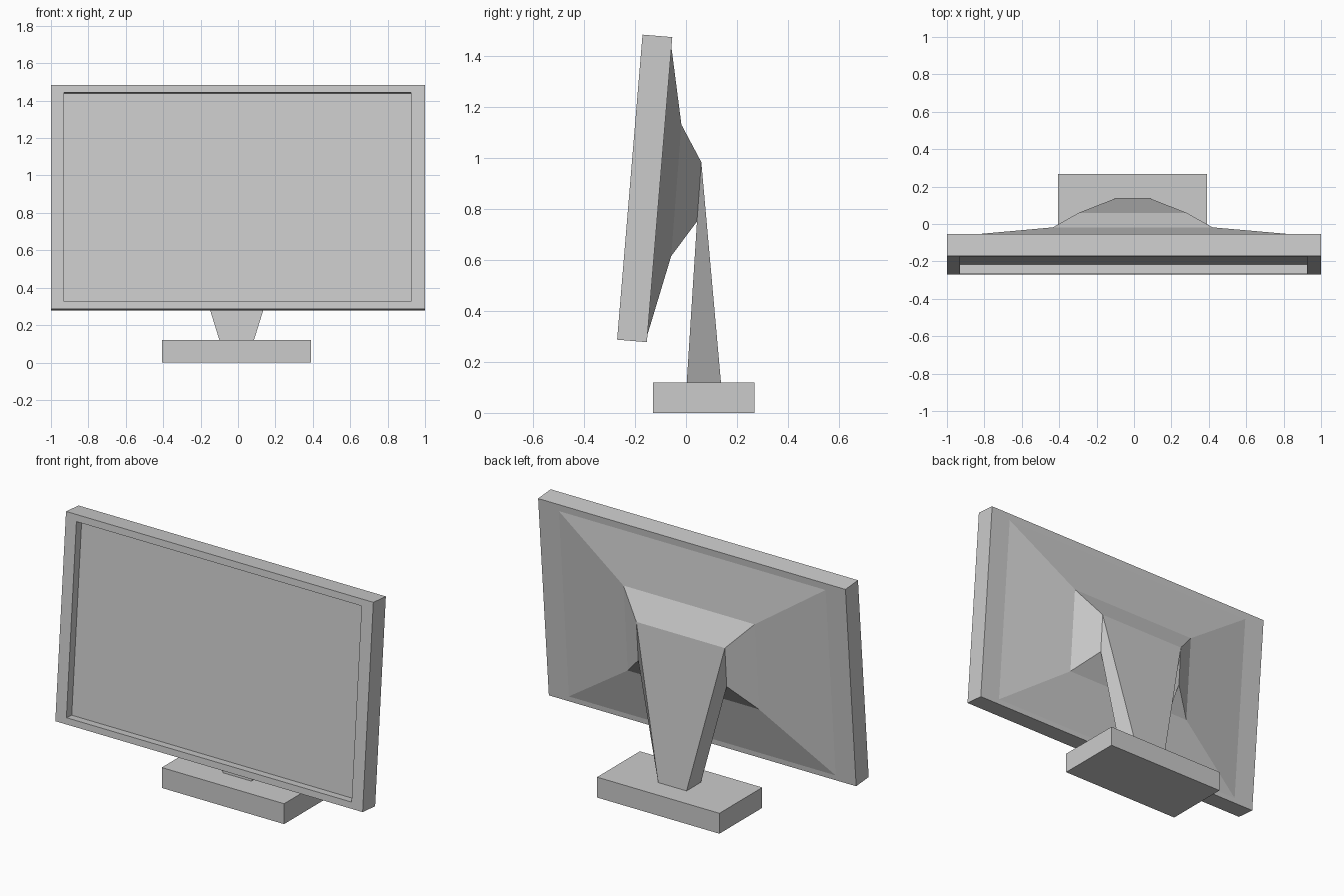
import bpy, bmesh

if "Cube" in bpy.data.objects:
    bpy.data.objects.remove(bpy.data.objects["Cube"])

# Tilted panel frame: depth d goes backwards, height h goes up the screen
BOTTOM_FRONT = (-0.27, 0.287)
UP = (0.083, 0.9965)


def tilt(d, h):
    return (BOTTOM_FRONT[0] + d * UP[1] + h * UP[0],
            BOTTOM_FRONT[1] - d * UP[0] + h * UP[1])


def loft(name, rings, cap_start=False, cap_end=False):
    """Skin rectangles given as (centre x, half width, (y, z) low, (y, z) high)."""
    bm = bmesh.new()
    loops = []
    for cx, w, lo, hi in rings:
        loops.append([bm.verts.new((cx + s * w, *p))
                      for s, p in ((-1, lo), (1, lo), (1, hi), (-1, hi))])
    for a, b in zip(loops, loops[1:]):
        for i in range(4):
            j = (i + 1) % 4
            bm.faces.new((a[i], a[j], b[j], b[i]))
    if cap_start:
        bm.faces.new(loops[0][::-1])
    if cap_end:
        bm.faces.new(loops[-1])
    bmesh.ops.recalc_face_normals(bm, faces=bm.faces)
    mesh = bpy.data.meshes.new(name)
    bm.to_mesh(mesh)
    bm.free()
    obj = bpy.data.objects.new(name, mesh)
    bpy.context.collection.objects.link(obj)
    return obj


CX = -0.007  # stand and base sit slightly off centre
T = 0.117    # panel thickness
rear_edge = (0, 0.868, tilt(T, 0.03), tilt(T, 1.16))
mount = (CX, 0.288, (0.043, 0.75), (0.06, 0.983))

# Panel: recessed screen, bezel, outer sides, flat rim at the back
loft("screen_panel", [
    (-0.002, 0.928, tilt(0.05, 0.038), tilt(0.05, 1.16)),
    (-0.002, 0.928, tilt(0, 0.038), tilt(0, 1.16)),
    (0, 1.0, tilt(0, 0), tilt(0, 1.2)),
    (0, 1.0, tilt(T, 0), tilt(T, 1.2)),
    rear_edge,
], cap_start=True)

# Back housing tapering in two steps to the mount
loft("back_housing", [
    rear_edge,
    (CX, 0.427, (-0.058, 0.615), (-0.018, 1.13)),
    mount,
])

# Stand tapering from the mount down to the base
loft("stand", [mount, (CX, 0.0925, (0.003, 0.12), (0.137, 0.12))], cap_end=True)

# Base block
loft("base", [
    (CX, 0.398, (-0.13, 0), (0.268, 0)),
    (CX, 0.398, (-0.13, 0.12), (0.268, 0.12)),
], cap_start=True, cap_end=True)
